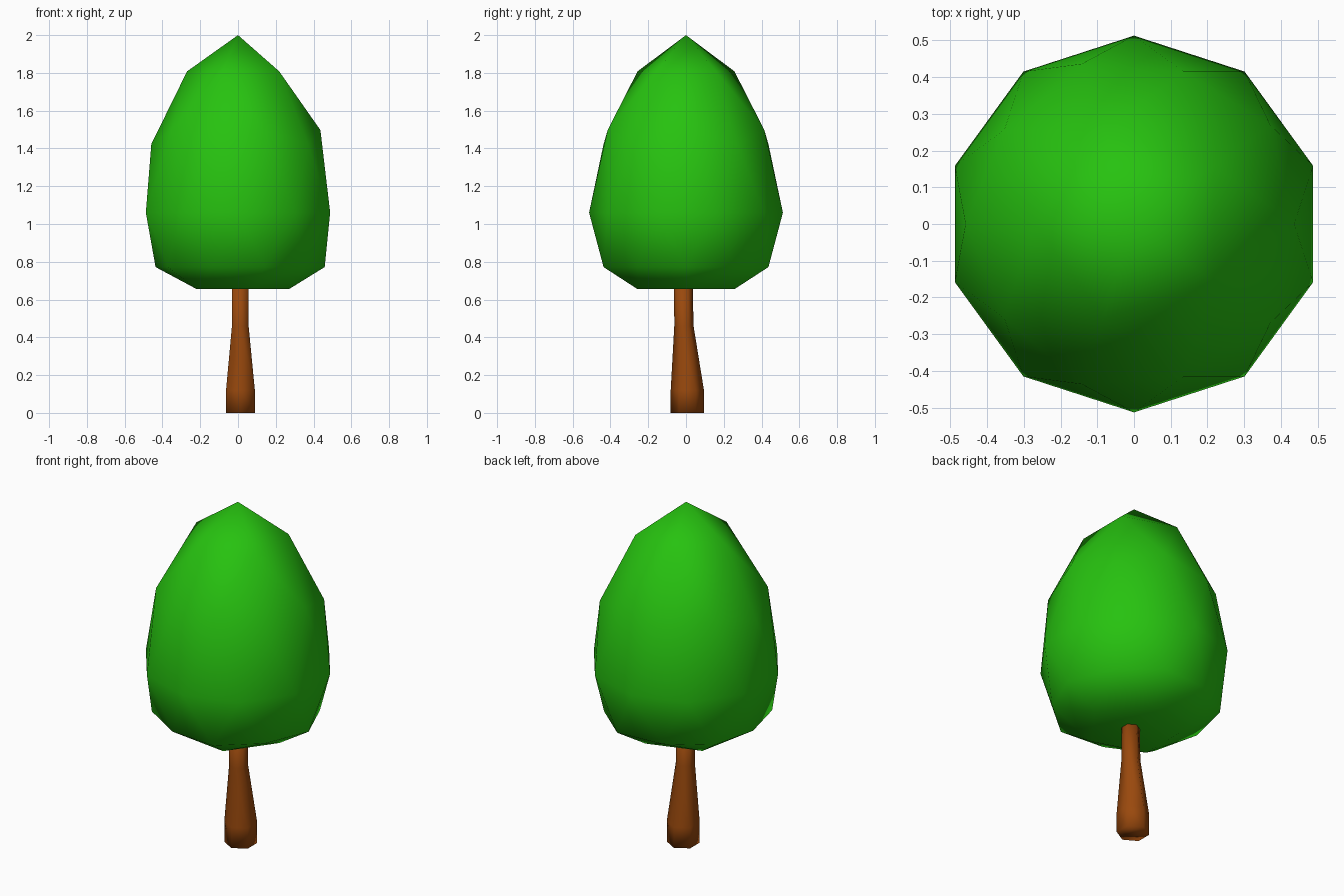
import bpy, bmesh, math
from mathutils import Matrix

if "Cube" in bpy.data.objects:
    bpy.data.objects.remove(bpy.data.objects["Cube"])


def material(name, rgb):
    m = bpy.data.materials.new(name)
    m.diffuse_color = (*rgb, 1.0)
    m.use_nodes = True
    m.node_tree.nodes["Principled BSDF"].inputs["Base Color"].default_value = m.diffuse_color
    return m


def finish(bm, name, mat):
    bmesh.ops.recalc_face_normals(bm, faces=bm.faces[:])
    for f in bm.faces:
        f.smooth = True
    mesh = bpy.data.meshes.new(name)
    bm.to_mesh(mesh)
    bm.free()
    mesh.materials.append(mat)
    ob = bpy.data.objects.new(name, mesh)
    bpy.context.collection.objects.link(ob)
    return ob


leaf_green = material("leaf green", (0.020, 0.54, 0.005))
bark_brown = material("bark brown", (0.32, 0.066, 0.004))

# Crown: icosphere with its rings moved to an egg profile with a flat base
RINGS = [(1.0, 2.0), (0.8507, 1.808), (0.5257, 1.497), (0.4472, 1.423), (0.0, 1.06),
         (-0.4472, 0.772), (-0.5257, 0.772), (-0.8507, 0.655), (-1.0, 0.655)]
bm = bmesh.new()
bmesh.ops.create_icosphere(bm, subdivisions=2, radius=1.0,
                           matrix=Matrix.Rotation(math.pi, 4, 'Z'))
for v in bm.verts:
    z = min(RINGS, key=lambda r: abs(r[0] - v.co.z))[1]
    v.co = (v.co.x * 0.513, v.co.y * 0.513, z)
finish(bm, "crown", leaf_green)

# Trunk: six-sided loft through (centre x, centre y, z, radius) sections
SECTIONS = [(0.013, 0.007, 0.0, 0.088), (0.013, 0.007, 0.12, 0.088),
            (0.012, -0.011, 0.46, 0.051), (0.012, -0.014, 0.70, 0.049)]
bm = bmesh.new()
loops = []
for cx, cy, z, r in SECTIONS:
    loops.append([bm.verts.new((cx + r * math.sin(i * math.pi / 3),
                                cy + r * math.cos(i * math.pi / 3), z)) for i in range(6)])
for a, b in zip(loops, loops[1:]):
    for i in range(6):
        j = (i + 1) % 6
        bm.faces.new((a[i], a[j], b[j], b[i]))
bm.faces.new(loops[0])
bm.faces.new(loops[-1])
finish(bm, "trunk", bark_brown)
